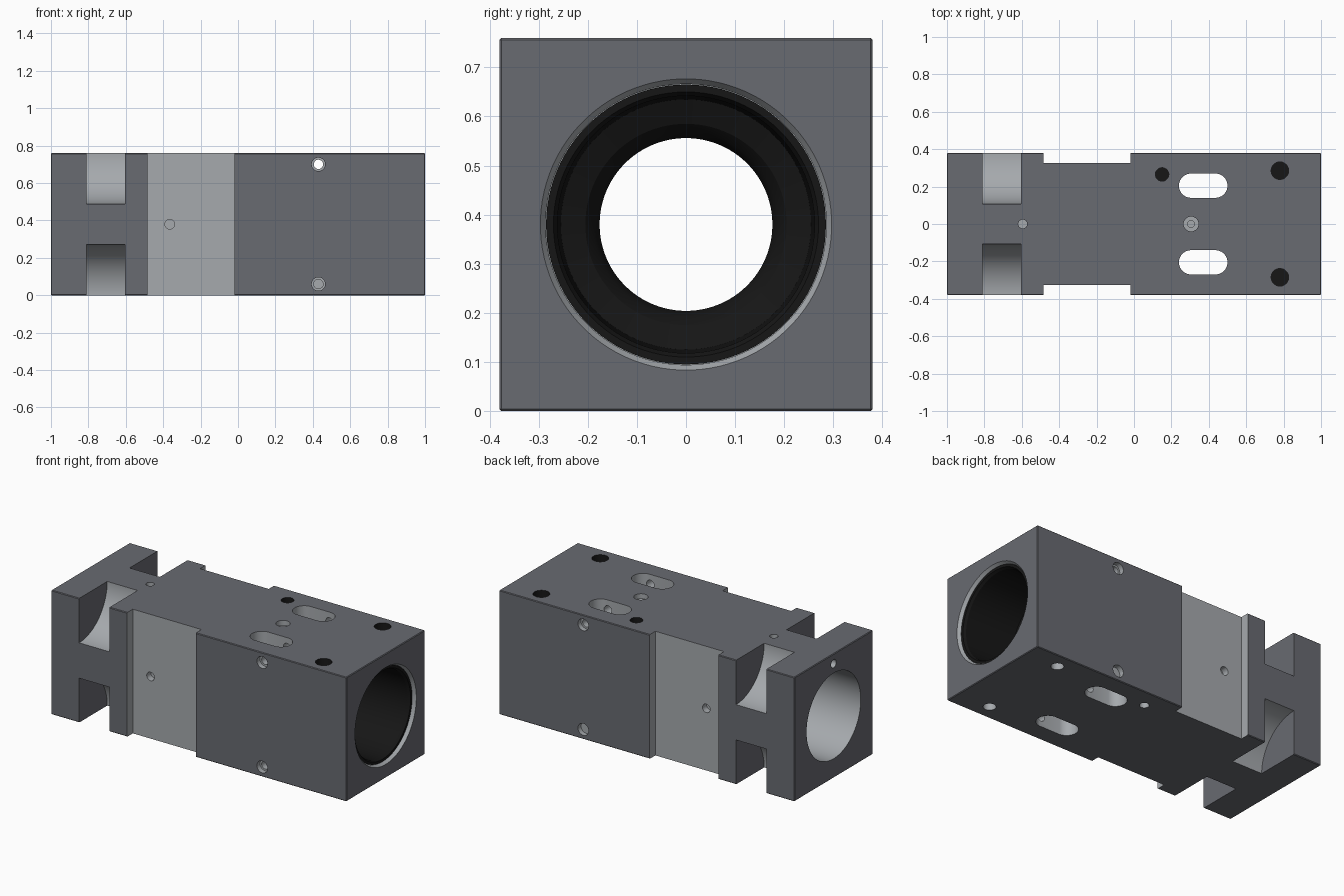
import bpy, bmesh
from math import pi, radians, cos, sin
from mathutils import Matrix, Vector

if "Cube" in bpy.data.objects:
    bpy.data.objects.remove(bpy.data.objects["Cube"])


def material(name, rgb):
    m = bpy.data.materials.new(name)
    m.diffuse_color = (*rgb, 1)
    m.use_nodes = True
    m.node_tree.nodes["Principled BSDF"].inputs["Base Color"].default_value = m.diffuse_color
    return m


MATS = [material("dark_grey", (0.14, 0.145, 0.165)),
        material("machined_grey", (0.38, 0.40, 0.42)),
        material("black", (0.008, 0.008, 0.008))]
DARK, LIGHT, BLACK = range(3)
MID = 0.38
AXES = {"x": Matrix.Rotation(pi / 2, 4, "Y"),
        "y": Matrix.Rotation(-pi / 2, 4, "X"),
        "z": Matrix.Identity(4)}


def finish(bm, name):
    bmesh.ops.recalc_face_normals(bm, faces=bm.faces)
    me = bpy.data.meshes.new(name)
    bm.to_mesh(me)
    bm.free()
    for m in MATS:
        me.materials.append(m)
    ob = bpy.data.objects.new(name, me)
    bpy.context.collection.objects.link(ob)
    return ob


def box(name, x, y, z, mat=DARK, bevel=0):
    bm = bmesh.new()
    bmesh.ops.create_cube(bm, size=1)
    for v in bm.verts:
        v.co = [(a + b) / 2 + c * (b - a) for (a, b), c in zip((x, y, z), v.co)]
    if bevel:
        bmesh.ops.bevel(bm, geom=bm.edges[:], offset=bevel, segments=1, affect="EDGES")
    for f in bm.faces:
        f.material_index = mat
    return finish(bm, name)


def cut(cutter):
    mod = body.modifiers.new("cut", "BOOLEAN")
    mod.operation, mod.solver, mod.object = "DIFFERENCE", "EXACT", cutter
    bpy.context.view_layer.objects.active = body
    bpy.ops.object.modifier_apply(modifier=mod.name)
    bpy.data.objects.remove(cutter)


def drill(axis, start, end, r, r2=None, mat=LIGHT, cap=None, seg=32, stretch=0):
    """Cut a round (or stretched) hole between two points along an axis."""
    start, end = Vector(start), Vector(end)
    bm = bmesh.new()
    bmesh.ops.create_cone(bm, cap_ends=True, segments=seg, radius1=r,
                          radius2=r if r2 is None else r2, depth=(end - start).length,
                          matrix=Matrix.Rotation(pi / seg, 4, "Z"))
    for v in bm.verts:
        if stretch:
            v.co.x += stretch if v.co.x > 0 else -stretch
    bm.transform(Matrix.Translation((start + end) / 2) @ AXES[axis])
    for f in bm.faces:
        f.material_index = cap if cap is not None and len(f.verts) > 4 else mat
    cut(finish(bm, "cutter"))


def lathe(name, profile, mat, seg=96):
    """Revolve a closed (x, radius) profile about the bore axis."""
    bm = bmesh.new()
    rings = [[bm.verts.new((x, r * cos(2 * pi * i / seg), MID + r * sin(2 * pi * i / seg)))
              for i in range(seg)] for x, r in profile]
    for a, b in zip(rings, rings[1:] + rings[:1]):
        for i in range(seg):
            j = (i + 1) % seg
            bm.faces.new((a[i], a[j], b[j], b[i])).material_index = mat
    return finish(bm, name)


# main block
body = box("housing_block", (-1, 1), (-0.38, 0.38), (0, 0.76), bevel=0.004)

# side recesses
for s in (-1, 1):
    cut(box("cutter", (-0.485, -0.02), sorted((s * 0.325, s * 0.5)), (-0.1, 0.9), LIGHT))

# main bore, wider right-hand seat and its chamfer
drill("x", (-1.1, 0, MID), (0.52, 0, MID), 0.262, seg=96)
drill("x", (0.5, 0, MID), (1.1, 0, MID), 0.286, seg=96)
drill("x", (0.98, 0, MID), (1.002, 0, MID), 0.284, 0.298, seg=96)

# scooped corner pockets and bolt holes at the left flange
for sy in (-1, 1):
    for sz in (-1, 1):
        drill("x", (-0.81, sy * 0.38, MID + sz * 0.38),
              (-0.605, sy * 0.38, MID + sz * 0.38), 0.272, cap=DARK, seg=96)
        drill("x", (-1.1, sy * 0.27, MID + sz * 0.27),
              (-0.75, sy * 0.27, MID + sz * 0.27), 0.063)
drill("x", (-1.1, 0, 0.70), (-0.92, 0, 0.70), 0.025)

# long slots through top and bottom
for s in (-1, 1):
    drill("z", (0.37, s * 0.205, -0.1), (0.37, s * 0.205, 0.9), 0.065, stretch=0.065)

# cross holes with counterbores, and vent holes in the recesses
for z in (0.06, 0.70):
    drill("y", (0.43, -0.5, z), (0.43, 0.5, z), 0.025)
    for s in (-1, 1):
        drill("y", (0.43, min(s * 0.35, s * 0.5), z), (0.43, max(s * 0.35, s * 0.5), z), 0.036)
for s in (-1, 1):
    drill("y", (-0.365, min(s * 0.285, s * 0.4), MID), (-0.365, max(s * 0.285, s * 0.4), MID), 0.026)

# black threaded holes on top, plain holes underneath
for x, y, r in ((0.15, 0.265, 0.036), (0.78, 0.285, 0.047), (0.78, -0.285, 0.047)):
    drill("z", (x, y, 0.70), (x, y, 0.9), r, mat=BLACK)
    drill("z", (x, y, -0.1), (x, y, 0.06), r * 0.75)

# small pin holes along the top centre line
drill("z", (0.305, 0, 0.73), (0.305, 0, 0.9), 0.04)
drill("z", (0.305, 0, 0.68), (0.305, 0, 0.9), 0.018)
drill("z", (-0.595, 0, 0.70), (-0.595, 0, 0.9), 0.024)

# black stepped liner in the right-hand bore
liner = lathe("bore_liner", [(0.98, 0.285), (0.98, 0.27), (0.965, 0.262), (0.64, 0.255),
                             (0.62, 0.205), (0.60, 0.188), (0.57, 0.176),
                             (0.53, 0.176), (0.53, 0.285)], BLACK)

# smooth shading on round surfaces
for ob in (body, liner):
    bpy.ops.object.select_all(action="DESELECT")
    ob.select_set(True)
    bpy.context.view_layer.objects.active = ob
    bpy.ops.object.shade_smooth_by_angle(angle=radians(25))
